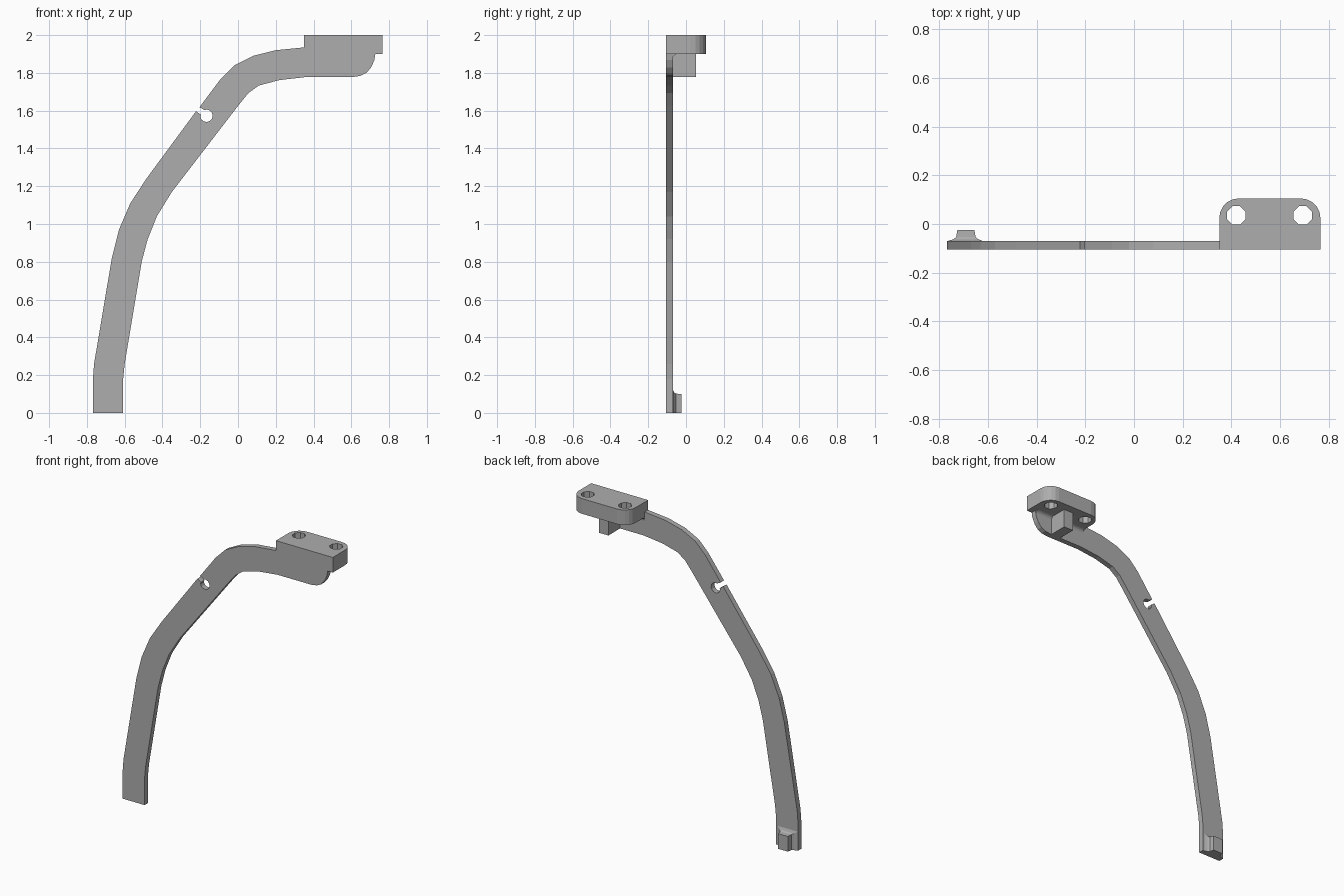
import bpy, bmesh
from math import cos, sin, pi, radians
from mathutils import Vector

cube = bpy.data.objects.get("Cube")
if cube:
    bpy.data.objects.remove(cube, do_unlink=True)

grey = bpy.data.materials.new("plain_grey")
grey.use_nodes = True
colour = (0.42, 0.42, 0.42, 1)
grey.diffuse_color = colour
grey.node_tree.nodes["Principled BSDF"].inputs["Base Color"].default_value = colour


def finish(name, bm):
    bmesh.ops.recalc_face_normals(bm, faces=bm.faces)
    mesh = bpy.data.meshes.new(name)
    bm.to_mesh(mesh)
    bm.free()
    mesh.materials.append(grey)
    obj = bpy.data.objects.new(name, mesh)
    bpy.context.collection.objects.link(obj)
    return obj


def prism(name, loops, place, push):
    """Fill an outline (later loops are holes) and extrude it along push."""
    bm = bmesh.new()
    edges = []
    for loop in loops:
        vs = [bm.verts.new(place(a, b)) for a, b in loop]
        edges += [bm.edges.new((v, vs[i - 1])) for i, v in enumerate(vs)]
    bmesh.ops.triangle_fill(bm, edges=edges, use_beauty=True)
    out = bmesh.ops.extrude_face_region(bm, geom=bm.faces[:], use_keep_orig=True)
    moved = [g for g in out["geom"] if isinstance(g, bmesh.types.BMVert)]
    bmesh.ops.translate(bm, verts=moved, vec=Vector(push))
    return finish(name, bm)


def arc(cx, cy, r, start, end, n):
    return [(cx + r * cos(radians(start + (end - start) * i / n)),
             cy + r * sin(radians(start + (end - start) * i / n))) for i in range(n + 1)]


FRONT, BACK = -0.105, -0.07

# Curved flat arm with a keyhole notch in its outer edge
outer = [(-.768, 0), (-.768, .18), (-.762, .26), (-.668, .82), (-.63, .97),
         (-.57, 1.11), (-.485, 1.24), (-.222, 1.597)]
notch = [(-.197, 1.579)] + arc(-.167, 1.573, .033, 190, 470, 10) + [(-.204, 1.618)]
shoulder = [(-.09, 1.77), (-.02, 1.84), (.08, 1.89), (.2, 1.92), (.35, 1.935), (.35, 1.9)]
tip = [(.727, 1.9), (.722, 1.868), (.705, 1.829), (.68, 1.8), (.648, 1.784), (.605, 1.778)]
inner = [(.36, 1.778), (.22, 1.762), (.11, 1.733), (.055, 1.693), (0, 1.625),
         (-.35, 1.17), (-.43, 1.04), (-.478, .92), (-.51, .8), (-.6, .26), (-.608, .18), (-.608, 0)]
prism("arm", [outer + notch + shoulder + tip + inner],
      lambda x, z: (x, FRONT, z), (0, BACK - FRONT, 0))

# Mounting block with rounded back corners and two through holes
R = 0.08
block = [(.35, FRONT), (.765, FRONT)]
block += arc(.765 - R, .105 - R, R, 0, 90, 5) + arc(.35 + R, .105 - R, R, 90, 180, 5)
holes = [arc(x, .035, .041, 22.5, 337.5, 7) for x in (.42, .692)]
prism("mounting_block", [block] + holes, lambda x, y: (x, y, 1.9), (0, 0, .1))

# Rib bracing the block against the arm
prism("support_rib", [[(BACK, 1.778), (.052, 1.778), (.052, 1.9), (BACK, 1.9)]],
      lambda y, z: (.53, y, z), (.07, 0, 0))

# Concave fillet between arm and block underside
fillet = [(BACK, 1.9)] + arc(BACK + .025, 1.875, .025, 180, 90, 4)
prism("block_fillet", [fillet], lambda y, z: (.35, y, z), (.372, 0, 0))

# Foot peg flaring out where it meets the arm: y, x min, x max, top
bm = bmesh.new()
rings = []
for y, x0, x1, top in [(-.025, -.725, -.655, .1), (-.054, -.73, -.65, .102),
                       (-.063, -.742, -.638, .109), (BACK, -.765, -.62, .125)]:
    rings.append([bm.verts.new(p) for p in
                  ((x0, y, 0), (x1, y, 0), (x1, y, top), (x0, y, top))])
for a, b in zip(rings, rings[1:]):
    for i in range(4):
        bm.faces.new((a[i - 1], a[i], b[i], b[i - 1]))
bm.faces.new(rings[0])
bm.faces.new(rings[-1])
finish("foot_peg", bm)
